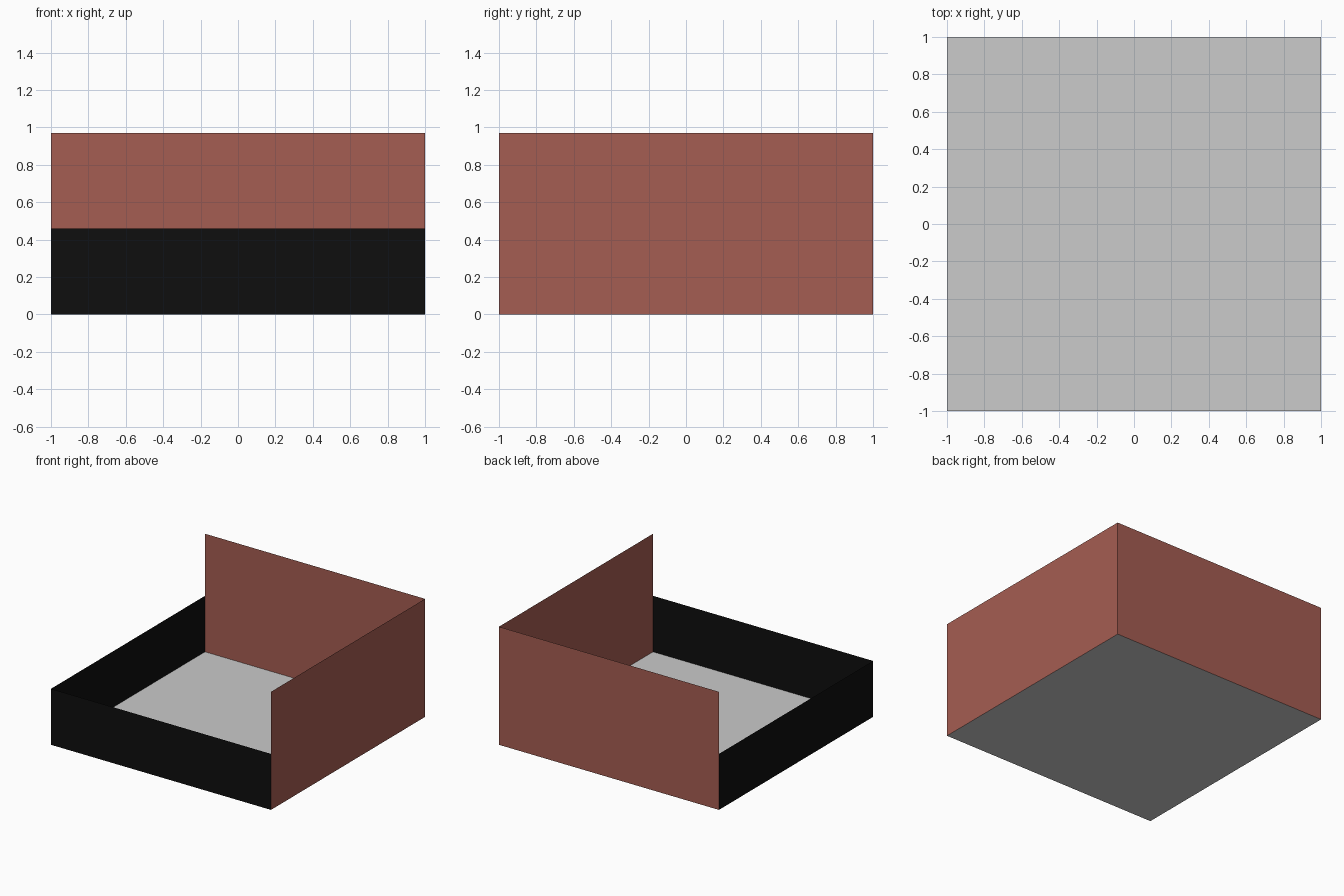
import bpy
import bmesh
from mathutils import Vector

if "Cube" in bpy.data.objects:
    bpy.data.objects.remove(bpy.data.objects["Cube"])

HIGH, LOW = 0.97, 0.46


def material(name, rgb):
    m = bpy.data.materials.new(name)
    m.diffuse_color = (*rgb, 1)
    m.use_nodes = True
    m.node_tree.nodes["Principled BSDF"].inputs["Base Color"].default_value = m.diffuse_color
    return m


brick = material("brick_red", (0.376, 0.109, 0.084))
black = material("black", (0.0044, 0.0044, 0.0044))
grey = material("light_grey", (0.597, 0.597, 0.597))


def sheet(name, corner, side, rise, mat):
    """Single flat panel spanned by two edge vectors."""
    c, s, r = Vector(corner), Vector(side), Vector(rise)
    bm = bmesh.new()
    bm.faces.new([bm.verts.new(p) for p in (c, c + s, c + s + r, c + r)])
    mesh = bpy.data.meshes.new(name)
    bm.to_mesh(mesh)
    bm.free()
    mesh.materials.append(mat)
    bpy.context.collection.objects.link(bpy.data.objects.new(name, mesh))


# Floor
sheet("floor", (-1, -1, 0), (2, 0, 0), (0, 2, 0), grey)
# Low black walls at the front and left
sheet("front_wall", (-1, -1, 0), (2, 0, 0), (0, 0, LOW), black)
sheet("left_wall", (-1, 1, 0), (0, -2, 0), (0, 0, LOW), black)
# Tall red walls at the right and back
sheet("right_wall", (1, -1, 0), (0, 2, 0), (0, 0, HIGH), brick)
sheet("back_wall", (1, 1, 0), (-2, 0, 0), (0, 0, HIGH), brick)
